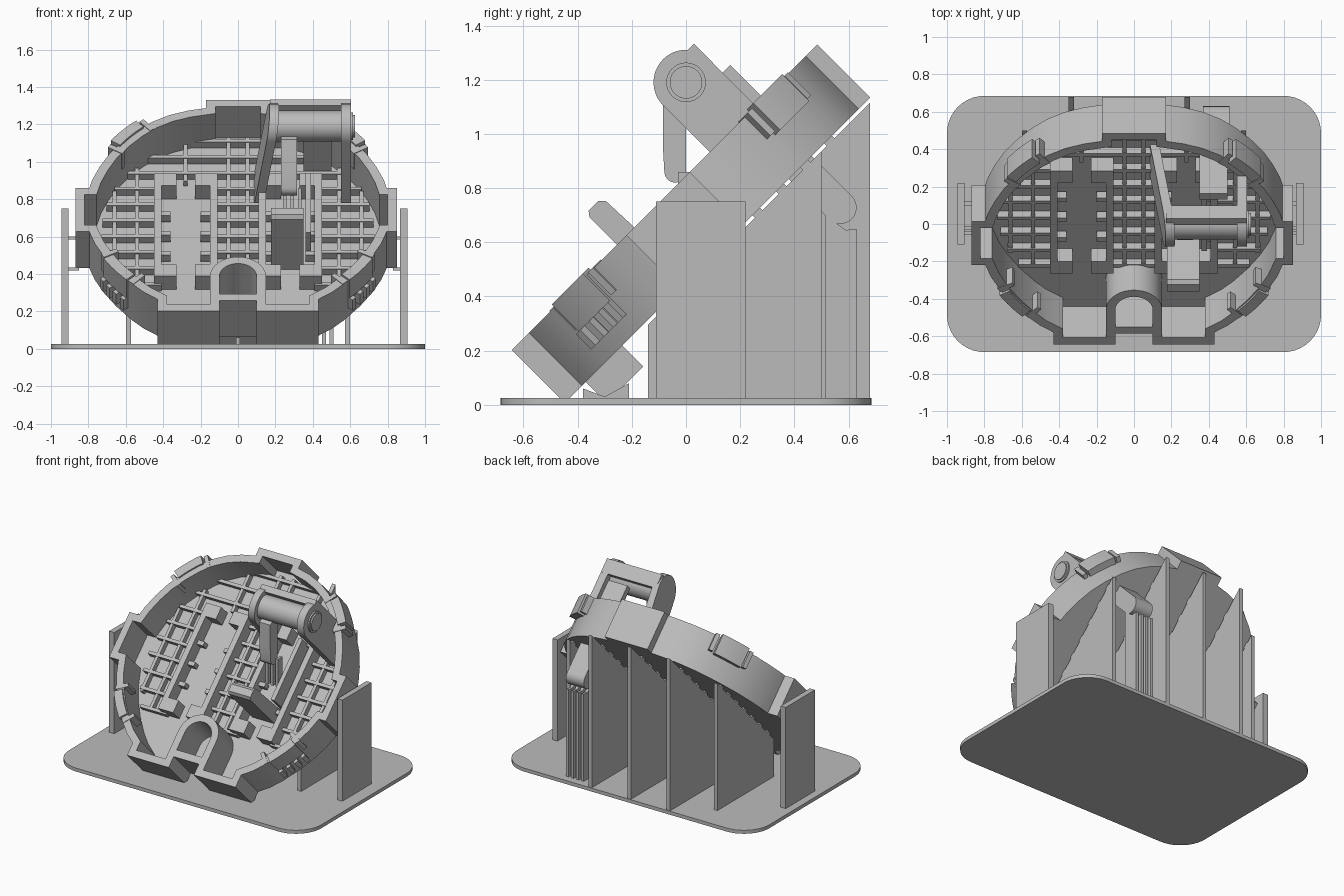
import bpy, bmesh, math
from mathutils import Matrix, Vector

old = bpy.data.objects.get("Cube")
if old:
    bpy.data.objects.remove(old, do_unlink=True)

grey = bpy.data.materials.new("plain grey")
grey.use_nodes = True
COLOR = (0.5, 0.5, 0.5, 1)
grey.diffuse_color = COLOR
grey.node_tree.nodes["Principled BSDF"].inputs["Base Color"].default_value = COLOR

# The tray lies in a frame leaning back by 45 degrees
TILT = Matrix.Translation((0, 0.1175, 0.5725)) @ Matrix.Rotation(math.radians(45), 4, 'X')
FLAT = Matrix.Identity(4)
parts = []


def finish(name, bm, frame):
    bmesh.ops.recalc_face_normals(bm, faces=bm.faces)
    mesh = bpy.data.meshes.new(name)
    bm.to_mesh(mesh)
    bm.free()
    mesh.materials.append(grey)
    ob = bpy.data.objects.new(name, mesh)
    ob.matrix_world = frame
    bpy.context.collection.objects.link(ob)
    parts.append(ob)
    return ob


def prism(name, pts, a, b, axis='z', frame=TILT, inner=None, lean=0):
    """Extrude a closed profile from a to b; inner makes it a wall."""
    bm = bmesh.new()

    def place(p, h, top):
        if axis == 'z':
            return bm.verts.new((p[0], p[1], h))
        return bm.verts.new((h + lean * p[1], p[0], p[1]))

    def loops(profile):
        return [[place(p, h, h == b) for p in profile] for h in (a, b)]

    def bridge(l, m):
        for i in range(len(l)):
            j = (i + 1) % len(l)
            bm.faces.new((l[i], l[j], m[j], m[i]))

    lo, hi = loops(pts)
    bridge(lo, hi)
    if inner:
        ilo, ihi = loops(inner)
        bridge(ilo, ihi)
        bridge(lo, ilo)
        bridge(hi, ihi)
    else:
        bm.faces.new(lo)
        bm.faces.new(hi)
    return finish(name, bm, frame)


def box(name, x, y, z, frame=TILT):
    return prism(name, [(x[0], y[0]), (x[1], y[0]), (x[1], y[1]), (x[0], y[1])],
                 z[0], z[1], 'z', frame)


def arc(cx, cy, r, start, end, n):
    angles = [math.radians(start + (end - start) * i / n) for i in range(n + 1)]
    return [(cx + r * math.cos(t), cy + r * math.sin(t)) for t in angles]


def inset(pts, d):
    """Mitred inset of a clockwise outline."""
    out = []
    for i, p in enumerate(pts):
        p = Vector(p)
        e = (p - Vector(pts[i - 1])).normalized()
        f = (Vector(pts[(i + 1) % len(pts)]) - p).normalized()
        n1, n2 = Vector((e.y, -e.x)), Vector((f.y, -f.x))
        out.append(tuple(p + (n1 + n2) * d / (1 + n1.dot(n2))))
    return out


# Raft
W, D, R = 1.0, 0.685, 0.2
raft = []
for sx, sy, t in ((1, 1, 0), (-1, 1, 90), (-1, -1, 180), (1, -1, 270)):
    raft += arc(sx * (W - R), sy * (D - R), R, t, t + 90, 10)
prism("raft", raft, 0, 0.025, 'z', FLAT)

# Tray outline with lugs, right half then mirrored
half = [(0.17, 0.795), (0.17, 0.735), (0.27, 0.715), (0.37, 0.68), (0.46, 0.63),
        (0.54, 0.565), (0.62, 0.48), (0.69, 0.385), (0.74, 0.29), (0.78, 0.19),
        (0.795, 0.13), (0.85, 0.13), (0.85, -0.2), (0.795, -0.2), (0.765, -0.29),
        (0.715, -0.39), (0.65, -0.49), (0.57, -0.59), (0.5, -0.66), (0.43, -0.71),
        (0.43, -0.8), (0.1, -0.8), (0.1, -0.72)]
mirror = [(-x - (0.02 if x > 0.84 else 0), y) for x, y in reversed(half)]
outline = half + mirror
prism("tray_wall", outline, 0, 0.276, inner=inset(outline, 0.05))
prism("tray_floor", inset(outline, 0.01), 0, 0.04)

# Floor rib grid
for i in range(10):
    v = -0.4 + 0.12 * i
    s = math.sqrt(0.76 ** 2 - v * v) - 0.03
    spans = [(-s, -0.41), (-0.15, 0.15), (0.41, s)] if v < 0.36 else [(-s, s)]
    for span in spans:
        if span[1] > span[0]:
            box("cross_rib", span, (v - 0.011, v + 0.011), (0.03, 0.085))
for x in (-0.66, -0.54, -0.28, -0.05, 0.05, 0.28, 0.54, 0.66):
    s = math.sqrt(0.74 ** 2 - x * x) - 0.03
    low = 0.38 if abs(x) == 0.28 else max(-s, -0.4)
    box("long_rib", (x - 0.011, x + 0.011), (low, s), (0.03, 0.08))

# Paired channel rails with turned-in ends and pegs
for s in (-1, 1):
    for wall, step in ((0.43, -1), (0.13, 1)):
        def span(p, q):
            return sorted((s * p, s * q))
        box("rail", span(wall - 0.02, wall + 0.02), (-0.4, 0.375), (0.03, 0.14))
        for v in (-0.4, 0.285):
            box("rail_end", span(wall, wall + step * 0.1), (v, v + 0.09), (0.03, 0.14))
        for v in (-0.2, -0.05, 0.1):
            box("rail_peg", span(wall, wall + step * 0.07), (v, v + 0.03), (0.05, 0.1))

# Arched socket and the block under it
arch_out = [(0.15, -0.74)] + arc(0, -0.54, 0.15, 0, 180, 20) + [(-0.15, -0.74)]
arch_in = [(0.1, -0.74)] + arc(0, -0.54, 0.1, 0, 180, 20) + [(-0.1, -0.74)]
prism("arched_socket", arch_out + arch_in[::-1], 0, 0.276)
box("socket_block", (-0.11, 0.11), (-0.69, -0.5), (-0.11, 0.01))

# Wall clips with side tabs and vent slats
for mid in (42, 138, 217, 323):
    c = arc(0, 0, 0.83, mid - 7, mid + 7, 8)
    prism("wall_clip", c + arc(0, 0, 0.77, mid + 7, mid - 7, 8), 0.15, 0.29)
    for e in (-9, 9):
        p = arc(0, 0, 0.82, mid + e - 1, mid + e + 1, 2)
        prism("clip_tab", p + arc(0, 0, 0.73, mid + e + 1, mid + e - 1, 2), 0.16, 0.28)
    if mid > 180:
        for k in range(4):
            a = mid - 6 + 4 * k
            prism("vent_slat", arc(0, 0, 0.85, a - 1, a + 1, 2)
                  + arc(0, 0, 0.77, a + 1, a - 1, 2), 0.07, 0.15)

# Roller between two round-ended arms
V, H = 0.354, 0.52
arm = [(V + 0.12, 0.02)] + arc(V, H, 0.12, 0, 180, 24) + [(V - 0.12, 0.02)]
prism("right_arm", arm, 0.08, 0.13, 'x', lean=0.14)
prism("left_arm", arm, 0.55, 0.605, 'x')
prism("roller", arc(V, H, 0.083, 0, 348.75, 31), 0.17, 0.57, 'x')
for r, a, b in ((0.073, 0.6, 0.615), (0.06, 0.61, 0.625)):
    prism("roller_hub", arc(V, H, r, 0, 348.75, 31), a, b, 'x')
box("roller_lip", (0.17, 0.605), (0.43, 0.475), (0.5, 0.6))

# Back strip passing through the floor to a rounded tab
box("back_strip", (0.35, 0.5), (0.47, 0.515), (0, 0.45))
tab = [(0.49, 0.02)] + arc(0.43, -0.21, 0.06, 0, -180, 12) + [(0.37, 0.02)]
prism("back_tab", tab, 0.37, 0.51, 'x')

# Hanging lever, guide rods and button
lever = arc(-0.04, 0.86, 0.04, 180, 360, 8) + [(0.0, 1.17), (-0.085, 1.12), (-0.085, 0.95)]
prism("lever", lever, 0.23, 0.315, 'x', FLAT)
for x in (0.24, 0.28, 0.32):
    box("lever_pin", (x, x + 0.02), (-0.03, 0.02), (0.66, 0.86), FLAT)
box("guide_plate", (0.36, 0.39), (-0.15, 0.3), (0.03, 0.22))
button = [(-0.25, 0.03), (-0.25, 0.42), (-0.235, 0.44), (-0.185, 0.44),
          (-0.165, 0.42), (-0.15, 0.03)]
prism("button", button, 0.176, 0.35, 'x')

# Support fins below the tray, with break-away tips
for x, back in ((-0.585, 0.5), (-0.335, 0.68), (-0.025, 0.68), (0.285, 0.68), (0.585, 0.5)):
    fin = [(-0.14, 0.02), (back, 0.02), (back, back + 0.435), (-0.14, 0.295)]
    prism("support_fin", fin, x - 0.014, x + 0.014, 'x', FLAT)
    for k in range(8):
        v = -0.32 + 0.125 * k
        if v < (back - 0.16) / 0.707:
            box("support_tip", (x - 0.01, x + 0.01), (v, v + 0.04), (-0.025, 0.005))

# Slats under the rear tab
for x in (0.38, 0.42, 0.46, 0.5):
    slat = [(0.515, 0.02), (0.63, 0.02), (0.63, 0.65), (0.59, 0.645), (0.515, 0.7)]
    prism("tab_slat", slat, x - 0.01, x + 0.01, 'x', FLAT)

# Side plates with connecting pins
for x, lug in ((-0.925, -0.85), (0.885, 0.83)):
    box("side_plate", (x - 0.02, x + 0.02), (-0.11, 0.22), (0.02, 0.75), FLAT)
    for y, z in ((-0.06, 0.585), (-0.03, 0.42), (0.1, 0.585)):
        box("side_pin", sorted((x, lug)), (y, y + 0.02), (z, z + 0.015), FLAT)

# Small feet under the front lugs
for x in (-0.3, 0.0, 0.3):
    foot = [(-0.38, 0.02), (-0.21, 0.02), (-0.21, 0.08), (-0.3, 0.03), (-0.38, 0.06)]
    prism("front_foot", foot, x - 0.012, x + 0.012, 'x', FLAT)

bpy.ops.object.select_all(action='DESELECT')
for ob in parts:
    ob.select_set(True)
bpy.context.view_layer.objects.active = parts[0]
bpy.ops.object.shade_smooth_by_angle(angle=math.radians(30))
